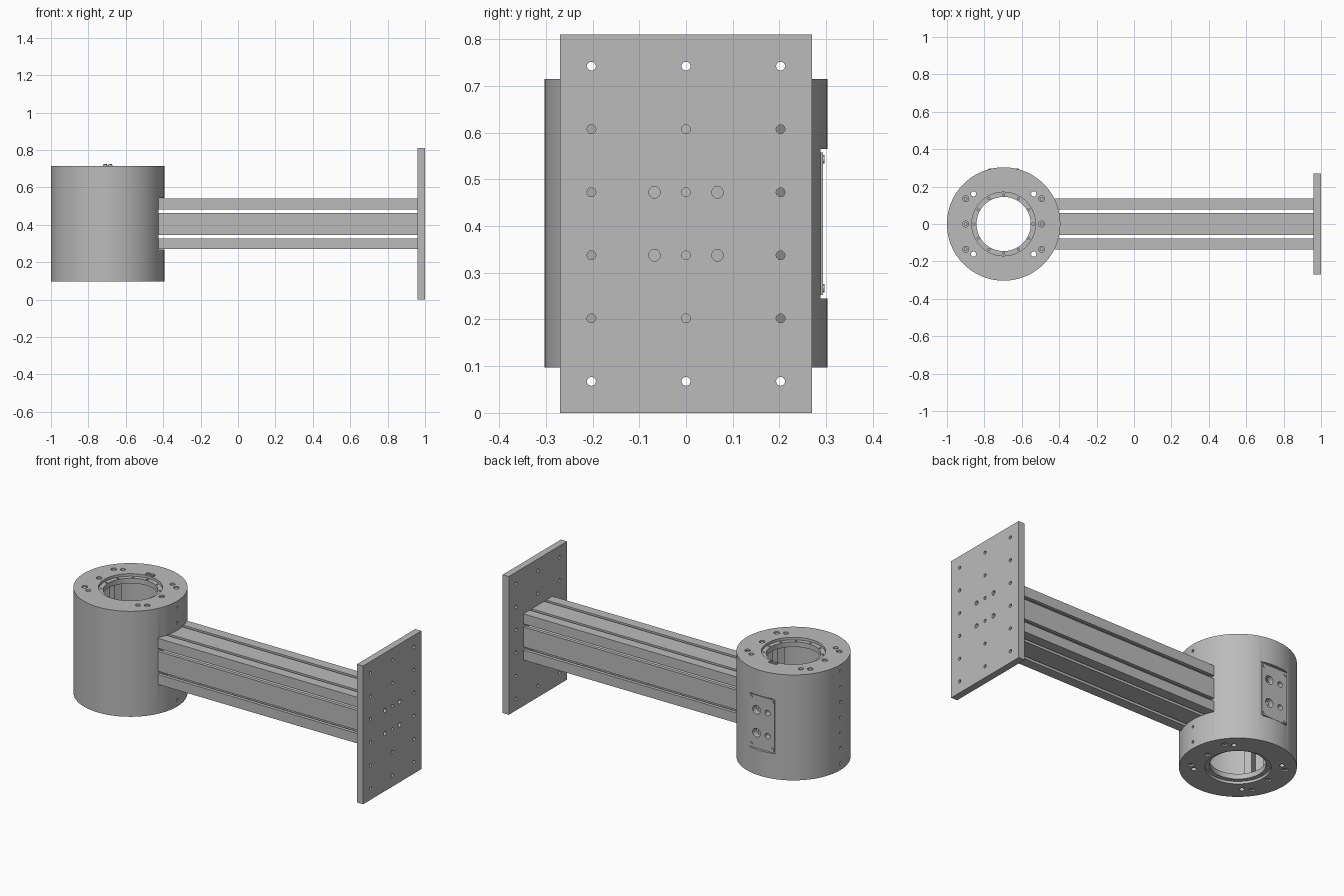
import bpy, bmesh, math
from mathutils import Matrix, Vector

cube = bpy.data.objects.get("Cube")
if cube:
    bpy.data.objects.remove(cube, do_unlink=True)

grey = bpy.data.materials.new("machined grey")
grey.use_nodes = True
GREY = (0.5, 0.5, 0.5, 1)
grey.diffuse_color = GREY
grey.node_tree.nodes["Principled BSDF"].inputs["Base Color"].default_value = GREY

CX = -0.697            # drum axis
R = 0.303              # drum radius
BOTTOM, TOP = 0.097, 0.715
MID = 0.405            # beam and plate mid height
PITCH = 0.135          # plate hole pitch


def finish(bm, name, smooth=False):
    bmesh.ops.recalc_face_normals(bm, faces=bm.faces)
    mesh = bpy.data.meshes.new(name)
    bm.to_mesh(mesh)
    bm.free()
    mesh.materials.append(grey)
    obj = bpy.data.objects.new(name, mesh)
    bpy.context.collection.objects.link(obj)
    if smooth:
        shade(obj)
    return obj


def shade(obj):
    bpy.ops.object.select_all(action='DESELECT')
    obj.select_set(True)
    bpy.context.view_layer.objects.active = obj
    bpy.ops.object.shade_smooth_by_angle(angle=math.radians(30))


def box(bm, lo, hi, turn=None):
    lo, hi = Vector(lo), Vector(hi)
    m = Matrix.Translation((lo + hi) / 2) @ Matrix.Diagonal((*(hi - lo), 1))
    bmesh.ops.create_cube(bm, size=1, matrix=turn @ m if turn else m)


def rod(bm, centre, axis, r, length, sides=20):
    turn = Vector((0, 0, 1)).rotation_difference(Vector(axis)).to_matrix().to_4x4()
    bmesh.ops.create_cone(bm, cap_ends=True, segments=sides, radius1=r, radius2=r,
                          depth=length, matrix=Matrix.Translation(centre) @ turn)


def cut(obj, bm):
    """Subtract the shapes in bm from obj and bake the result."""
    cutter = finish(bm, "cutter")
    cutter.hide_render = True
    mod = obj.modifiers.new("cut", 'BOOLEAN')
    mod.object = cutter
    mod.solver = 'EXACT'
    graph = bpy.context.evaluated_depsgraph_get()
    baked = bpy.data.meshes.new_from_object(obj.evaluated_get(graph))
    obj.modifiers.clear()
    obj.data = baked
    bpy.data.objects.remove(cutter, do_unlink=True)


# Drum: hollow housing with flanges and stepped openings, lathed
lower = [(0.262, 0.142), (0.145, 0.142), (0.145, 0.112), (0.17, 0.112), (0.17, BOTTOM), (R, BOTTOM)]
upper = [(r, BOTTOM + TOP - z) for r, z in reversed(lower)]
bm = bmesh.new()
ring = [bm.verts.new((CX + r, 0, z)) for r, z in lower + upper]
edges = [bm.edges.new((ring[i - 1], ring[i])) for i in range(len(ring))]
bmesh.ops.spin(bm, geom=ring + edges, cent=(CX, 0, 0), axis=(0, 0, 1),
               angle=math.tau, steps=96, use_merge=True)
bmesh.ops.remove_doubles(bm, verts=bm.verts, dist=1e-5)
drum = finish(bm, "drum_housing")

# Flat seats for the beam and the service panel
bm = bmesh.new()
box(bm, (-0.425, -0.15, 0.267), (-0.3, 0.15, 0.543))
box(bm, (CX - 0.12, 0.288, 0.245), (CX + 0.12, 0.4, 0.565))
cut(drum, bm)

# Flange holes: through holes, counterbores, and small holes in the step
counterbores = [(s * 0.203, y) for s in (-1, 1) for y in (-0.135, 0, 0.135)]
bm = bmesh.new()
for z, step in ((BOTTOM, 0.112), (TOP, 0.7)):
    for sx in (-1, 1):
        for sy in (-1, 1):
            rod(bm, (CX + sx * 0.161, sy * 0.161, z), (0, 0, 1), 0.014, 0.12)
    for x, y in counterbores:
        rod(bm, (CX + x, y, z), (0, 0, 1), 0.016, 0.036)
    for k in range(12):
        a = math.tau * k / 12
        rod(bm, (CX + 0.157 * math.cos(a), 0.157 * math.sin(a), step), (0, 0, 1), 0.006, 0.02, 10)
# Side screw holes, in a column opposite the beam and above and below it
for k in range(7):
    z = 0.136 + 0.09 * k
    rod(bm, (CX - R, 0, z), (1, 0, 0), 0.008, 0.04, 12)
    if abs(z - MID) > 0.16:
        rod(bm, (CX + R, 0, z), (1, 0, 0), 0.008, 0.04, 12)
cut(drum, bm)

# Cable openings behind the service panel
panel_holes = [(dx, dz, r) for dz in (-0.0675, 0.0675) for dx, r in ((0.035, 0.025), (-0.037, 0.016))]


def panel_cutters():
    b = bmesh.new()
    for dx, dz, r in panel_holes:
        rod(b, (CX + dx, 0.28, MID + dz), (0, 1, 0), r, 0.12, 24)
    return b


cut(drum, panel_cutters())
shade(drum)

bm = bmesh.new()
box(bm, (CX - 0.083, 0.286, 0.252), (CX + 0.083, 0.2935, 0.558))
panel = finish(bm, "service_panel")
cut(panel, panel_cutters())
shade(panel)

bm = bmesh.new()
for sx in (-1, 1):
    for sz in (-1, 1):
        rod(bm, (CX + sx * 0.07, 0.293, MID + sz * 0.138), (0, 1, 0), 0.009, 0.008, 12)
finish(bm, "panel_screws", True)

# Screw heads sunk in the flange counterbores
bm = bmesh.new()
for z in (BOTTOM + 0.012, TOP - 0.012):
    for x, y in counterbores:
        rod(bm, (CX + x, y, z), (0, 0, 1), 0.010, 0.016, 12)
finish(bm, "flange_screws", True)

# Ribs inside the drum
bm = bmesh.new()
for degrees in (0, 34, 146, 180, 214, 326):
    turn = Matrix.Translation((CX, 0, 0)) @ Matrix.Rotation(math.radians(degrees), 4, 'Z')
    box(bm, (0.185, -0.02, 0.14), (0.265, 0.02, 0.672), turn)
finish(bm, "inner_ribs")

# Small connector on the top flange
bm = bmesh.new()
box(bm, (CX - 0.025, 0.172, 0.71), (CX + 0.025, 0.196, 0.72))
for s in (-1, 1):
    rod(bm, (CX + s * 0.013, 0.184, 0.72), (0, 0, 1), 0.009, 0.01, 12)
finish(bm, "top_connector", True)

# Slotted beam: corner bars, T-shaped side bars and a square core
H, LIP, GAP, SLOT = 0.135, 0.115, 0.077, 0.058
corner = [(H, H), (GAP, H), (GAP, LIP), (0.09, LIP), (0.09, 0.09), (LIP, 0.09), (LIP, GAP), (H, GAP)]
half = [(SLOT, H), (SLOT, LIP), (0.045, LIP), (0.045, GAP)]
side = half + [(-y, z) for y, z in reversed(half)]
core = [(SLOT, SLOT), (-SLOT, SLOT), (-SLOT, -SLOT), (SLOT, -SLOT)]


def bar(bm, outline, quarter):
    c, s = ((1, 0), (0, 1), (-1, 0), (0, -1))[quarter]
    verts = [bm.verts.new((-0.425, c * y - s * z, MID + s * y + c * z)) for y, z in outline]
    out = bmesh.ops.extrude_face_region(bm, geom=[bm.faces.new(verts)], use_keep_orig=True)
    moved = [g for g in out["geom"] if isinstance(g, bmesh.types.BMVert)]
    bmesh.ops.translate(bm, verts=moved, vec=(0.96 + 0.425, 0, 0))


bm = bmesh.new()
bar(bm, core, 0)
for q in range(4):
    bar(bm, corner, q)
    bar(bm, side, q)
finish(bm, "slotted_beam")

# Mounting plate with its hole grid and beam bolt holes
bm = bmesh.new()
box(bm, (0.96, -0.27, 0), (1, 0.27, 0.81))
plate = finish(bm, "mounting_plate")
bm = bmesh.new()
for k in range(6):
    for y in (-0.2025, 0, 0.2025):
        rod(bm, (0.98, y, PITCH * (k + 0.5)), (1, 0, 0), 0.0095, 0.1)
for y in (-0.0675, 0.0675):
    for z in (-0.0675, 0.0675):
        rod(bm, (0.98, y, MID + z), (1, 0, 0), 0.0125, 0.1)
cut(plate, bm)
shade(plate)
